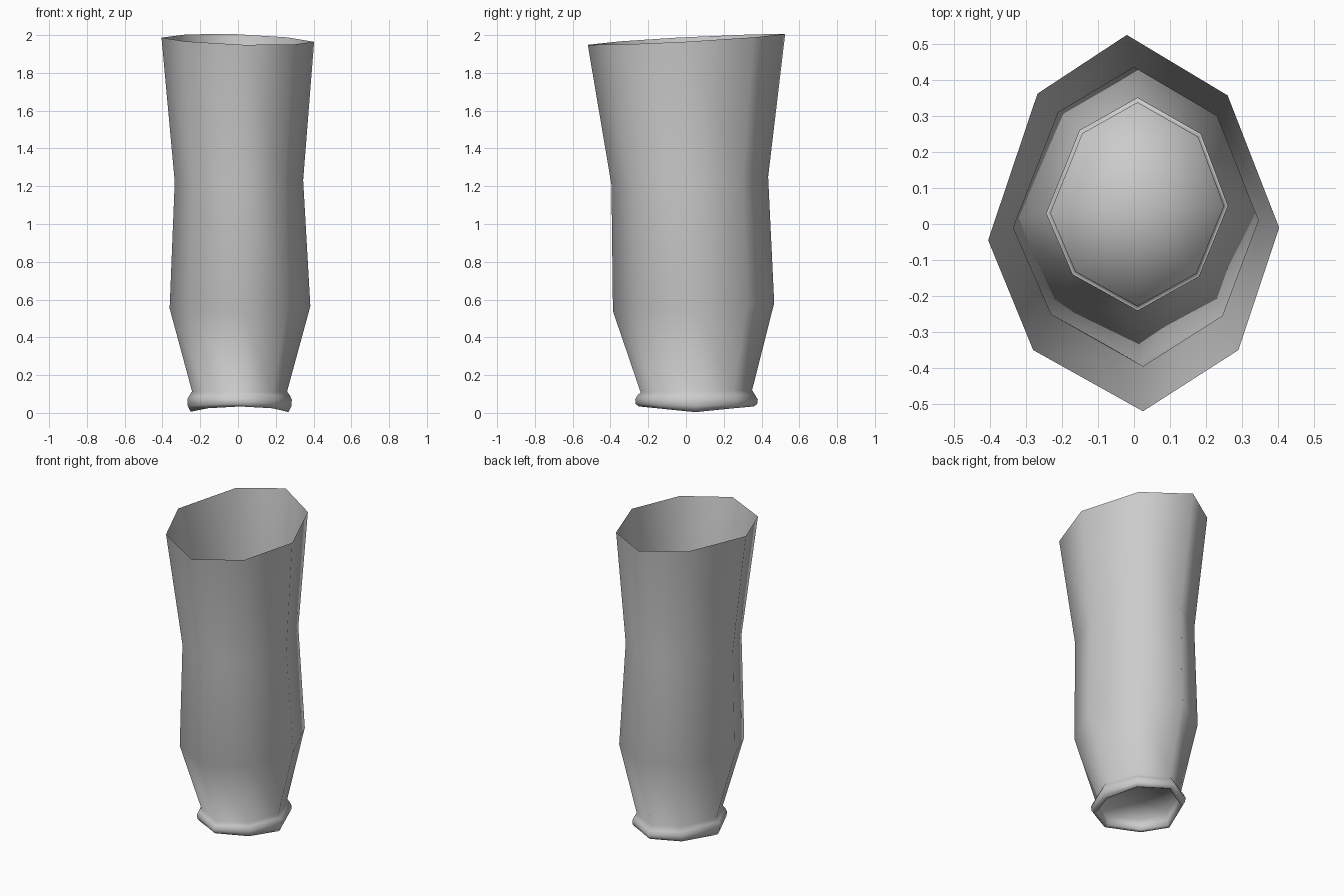
import bpy, bmesh

if "Cube" in bpy.data.objects:
    bpy.data.objects.remove(bpy.data.objects["Cube"])

# Octagonal wall sections: (height, slope in x, slope in y, outline from right side anticlockwise)
NECK = [(0.26, 0.05), (0.185, 0.25), (0.01, 0.35), (-0.15, 0.26),
        (-0.243, 0.03), (-0.17, -0.14), (0.01, -0.24), (0.18, -0.145)]
WALL = [
    (1.977, -0.03, 0.053, [(0.403, -0.01), (0.26, 0.357), (-0.02, 0.525), (-0.268, 0.362),
                           (-0.405, -0.045), (-0.28, -0.35), (0.025, -0.52), (0.29, -0.35)]),
    (1.228, 0.01, 0.05, [(0.345, 0.01), (0.23, 0.30), (0.0, 0.435), (-0.21, 0.31),
                         (-0.335, -0.01), (-0.23, -0.25), (0.025, -0.395), (0.245, -0.255)]),
    (0.558, 0.015, 0.05, [(0.383, 0.03), (0.26, 0.325), (0.015, 0.467), (-0.22, 0.33),
                          (-0.362, 0.01), (-0.25, -0.25), (0.015, -0.387), (0.26, -0.245)]),
    (0.113, 0.0, 0.02, NECK),
]
# Rolled lip: (scale of neck outline, height, amount the front and back rise)
LIP = [(1.06, 0.092, 0.0), (1.10, 0.07, 0.0), (1.09, 0.035, 0.012),
       (1.03, 0.004, 0.030), (0.97, 0.012, 0.028), (0.95, 0.05, 0.015)]
CX, CY = 0.01, 0.05


def add_ring(bm, points):
    return [bm.verts.new(p) for p in points]


def bridge(bm, upper, lower):
    n = len(upper)
    for i in range(n):
        j = (i + 1) % n
        bm.faces.new((upper[i], lower[i], lower[j], upper[j]))


def make_object(name, bm, material):
    for f in bm.faces:
        f.smooth = True
    mesh = bpy.data.meshes.new(name)
    bm.to_mesh(mesh)
    bm.free()
    mesh.materials.append(material)
    obj = bpy.data.objects.new(name, mesh)
    bpy.context.collection.objects.link(obj)
    return obj


grey = bpy.data.materials.new("light_grey")
grey.diffuse_color = (0.6, 0.6, 0.6, 1)
grey.use_nodes = True
grey.node_tree.nodes["Principled BSDF"].inputs["Base Color"].default_value = grey.diffuse_color

# Open-topped sleeve, lip and recessed floor as one continuous skin
bm = bmesh.new()
rings = [add_ring(bm, [(x, y, z + sx * x + sy * y) for x, y in pts])
         for z, sx, sy, pts in WALL]
for scale, z, rise in LIP:
    rings.append(add_ring(bm, [
        (CX + (x - CX) * scale, CY + (y - CY) * scale,
         z + rise * min(1, abs(y - CY) / 0.29)) for x, y in NECK]))
for a, b in zip(rings, rings[1:]):
    bridge(bm, a, b)

# Floor closing the bottom, set up inside the lip
floor = add_ring(bm, [(CX + (x - CX) * 0.96, CY + (y - CY) * 0.96, 0.10) for x, y in NECK])
bridge(bm, rings[-1], floor)
centre = bm.verts.new((CX, CY, 0.10))
for i in range(8):
    bm.faces.new((floor[i], centre, floor[(i + 1) % 8]))
bmesh.ops.recalc_face_normals(bm, faces=bm.faces)
make_object("sleeve", bm, grey)
